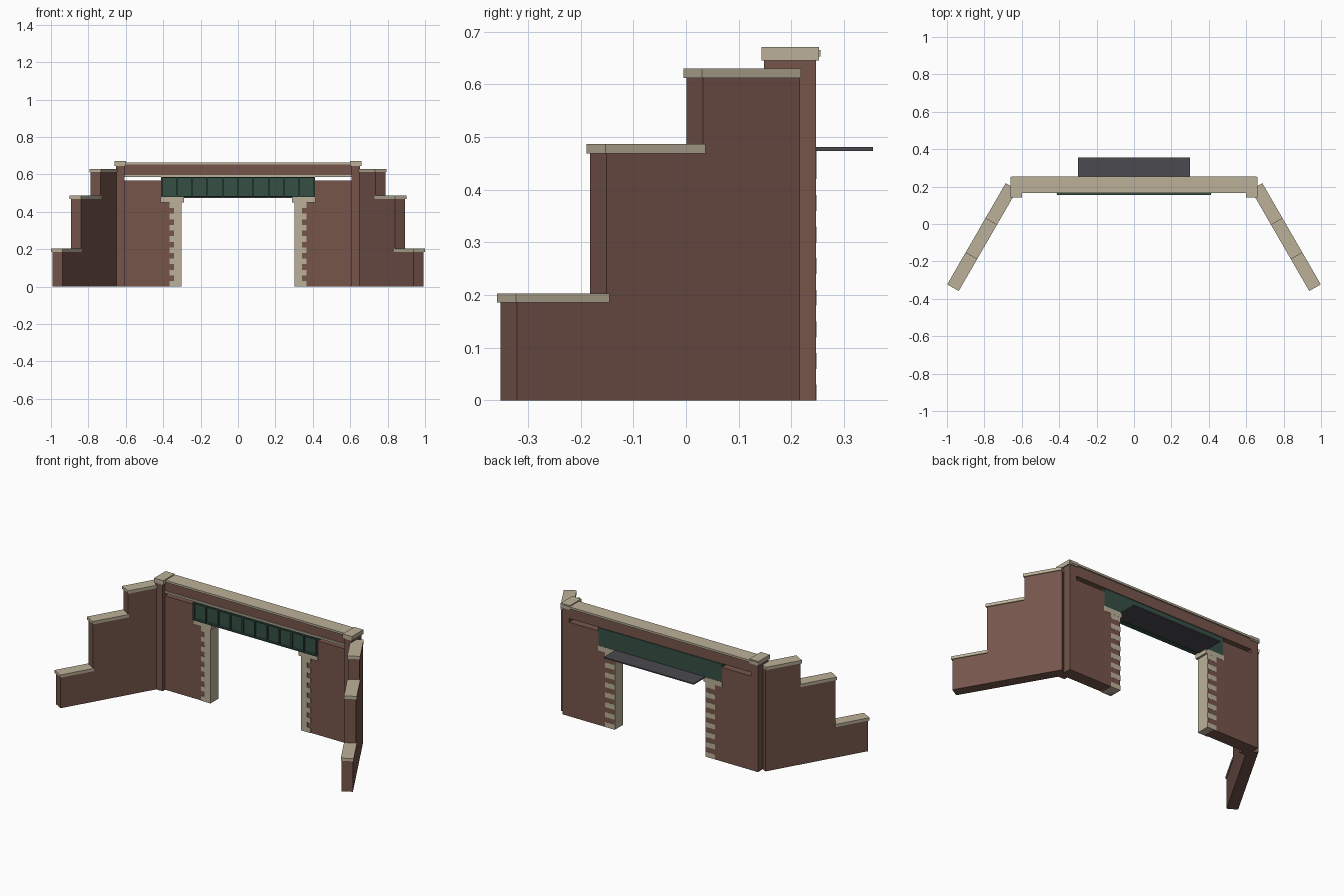
import bpy, bmesh
from mathutils import Vector

cube = bpy.data.objects.get("Cube")
if cube:
    bpy.data.objects.remove(cube, do_unlink=True)


def material(name, rgb):
    m = bpy.data.materials.new(name)
    m.use_nodes = True
    m.diffuse_color = (*rgb, 1)
    m.node_tree.nodes["Principled BSDF"].inputs["Base Color"].default_value = (*rgb, 1)
    return m


BRICK = material("brick", (0.18, 0.09, 0.07))
STONE = material("pale stone", (0.50, 0.44, 0.32))
GREEN = material("green iron", (0.036, 0.08, 0.06))
DECK = material("dark deck", (0.07, 0.07, 0.08))


def make(name, bm, mat):
    bmesh.ops.recalc_face_normals(bm, faces=bm.faces)
    mesh = bpy.data.meshes.new(name)
    bm.to_mesh(mesh)
    bm.free()
    mesh.materials.append(mat)
    obj = bpy.data.objects.new(name, mesh)
    bpy.context.collection.objects.link(obj)
    return obj


def add_prism(bm, points, offset):
    """Extrude a flat outline along an offset."""
    face = bm.faces.new([bm.verts.new(p) for p in points])
    new = bmesh.ops.extrude_face_region(bm, geom=[face])["geom"]
    bmesh.ops.translate(bm, vec=offset, verts=[v for v in new if isinstance(v, bmesh.types.BMVert)])


def add_box(bm, x, y, z):
    outline = [(x[0], y[0], z[0]), (x[1], y[0], z[0]), (x[1], y[1], z[0]), (x[0], y[1], z[0])]
    add_prism(bm, outline, Vector((0, 0, z[1] - z[0])))


def box(name, x, y, z, mat):
    bm = bmesh.new()
    add_box(bm, x, y, z)
    return make(name, bm, mat)


FRONT, BACK = 0.172, 0.247

# Parapet, string course and coping across the whole span
box("parapet", (-0.61, 0.61), (FRONT, BACK), (0.59, 0.654), BRICK)
box("string_course", (-0.61, 0.61), (0.166, 0.2), (0.587, 0.598), STONE)
box("parapet_coping", (-0.655, 0.655), (0.165, 0.255), (0.653, 0.665), STONE)

# Girder: solid web with flanges and stiffener ribs on the front
bm = bmesh.new()
half, low, high, panels = 0.413, 0.479, 0.587, 10
add_box(bm, (-half, half), (0.168, BACK), (low, high))
for z in (low, high - 0.007):
    add_box(bm, (-half, half), (0.155, 0.169), (z, z + 0.007))
for i in range(panels + 1):
    x = -half + 0.004 + i * (2 * half - 0.008) / panels
    add_box(bm, (x - 0.004, x + 0.004), (0.157, 0.169), (low + 0.005, high - 0.005))
make("girder", bm, GREEN)

# Deck slab behind the girder
box("deck", (-0.3, 0.3), (0.19, 0.355), (0.474, 0.481), DECK)

# Wing wall steps: start, end along the wall, height of brick, height of coping
STEPS = [(0, 0.2, 0.187, 0.203), (0.196, 0.41, 0.47, 0.487), (0.408, 0.62, 0.613, 0.63)]
COURSES, QUOIN_TOP = 15, 0.45

for side, s in (("left", 1), ("right", -1)):
    # Abutment wall, notched to seat the girder
    bm = bmesh.new()
    profile = [(0.305, 0), (0.612, 0), (0.612, 0.567), (0.412, 0.567), (0.412, 0.478), (0.305, 0.478)]
    add_prism(bm, [(s * x, FRONT, z) for x, z in profile], Vector((0, BACK - FRONT, 0)))
    make(side + "_abutment", bm, BRICK)

    # Corner stones, alternately long and short
    bm = bmesh.new()
    h = QUOIN_TOP / COURSES
    for i in range(COURSES):
        wide = i % 2 == 0
        reach, rear = (0.366, BACK + 0.0006) if wide else (0.342, BACK - 0.001)
        add_box(bm, (s * 0.302, s * reach), (0.168, rear), (i * h, i * h + h))
    make(side + "_quoins", bm, STONE)
    box(side + "_bearing_stone", (s * 0.29, s * 0.415), (0.163, BACK + 0.001), (QUOIN_TOP, 0.479), STONE)

    # End post with cap
    box(side + "_post", (s * 0.607, s * 0.653), (0.148, BACK), (0, 0.646), BRICK)
    box(side + "_post_cap", (s * 0.599, s * 0.66), (0.143, 0.252), (0.645, 0.671), STONE)

    # Splayed, stepped wing wall
    origin = Vector((0.938, -0.352, 0))
    along = Vector((-0.5, 0.866, 0))
    across = Vector((0.866, 0.5, 0))

    def slab(bm, a, b, t0, t1, z0, z1):
        pts = [origin + along * u + across * t for u, t in ((a, t0), (b, t0), (b, t1), (a, t1))]
        add_prism(bm, [(s * p.x, p.y, z0) for p in pts], Vector((0, 0, z1 - z0)))

    bm = bmesh.new()
    outline = [(0, 0)]
    for start, end, brick, top in STEPS:
        outline += [(start, outline[-1][1]), (start, brick)]
    outline += [(STEPS[-1][1], STEPS[-1][2]), (STEPS[-1][1], 0)]
    outline = outline[1:]
    pts = [origin + along * u + Vector((0, 0, z)) for u, z in outline]
    add_prism(bm, [(s * p.x, p.y, p.z) for p in pts], Vector((s * across.x, across.y, 0)) * 0.062)
    make(side + "_wing_wall", bm, BRICK)

    bm = bmesh.new()
    for start, end, brick, top in STEPS:
        slab(bm, start - 0.005, end, -0.004, 0.067, brick - 0.001, top)
    make(side + "_wing_coping", bm, STONE)
